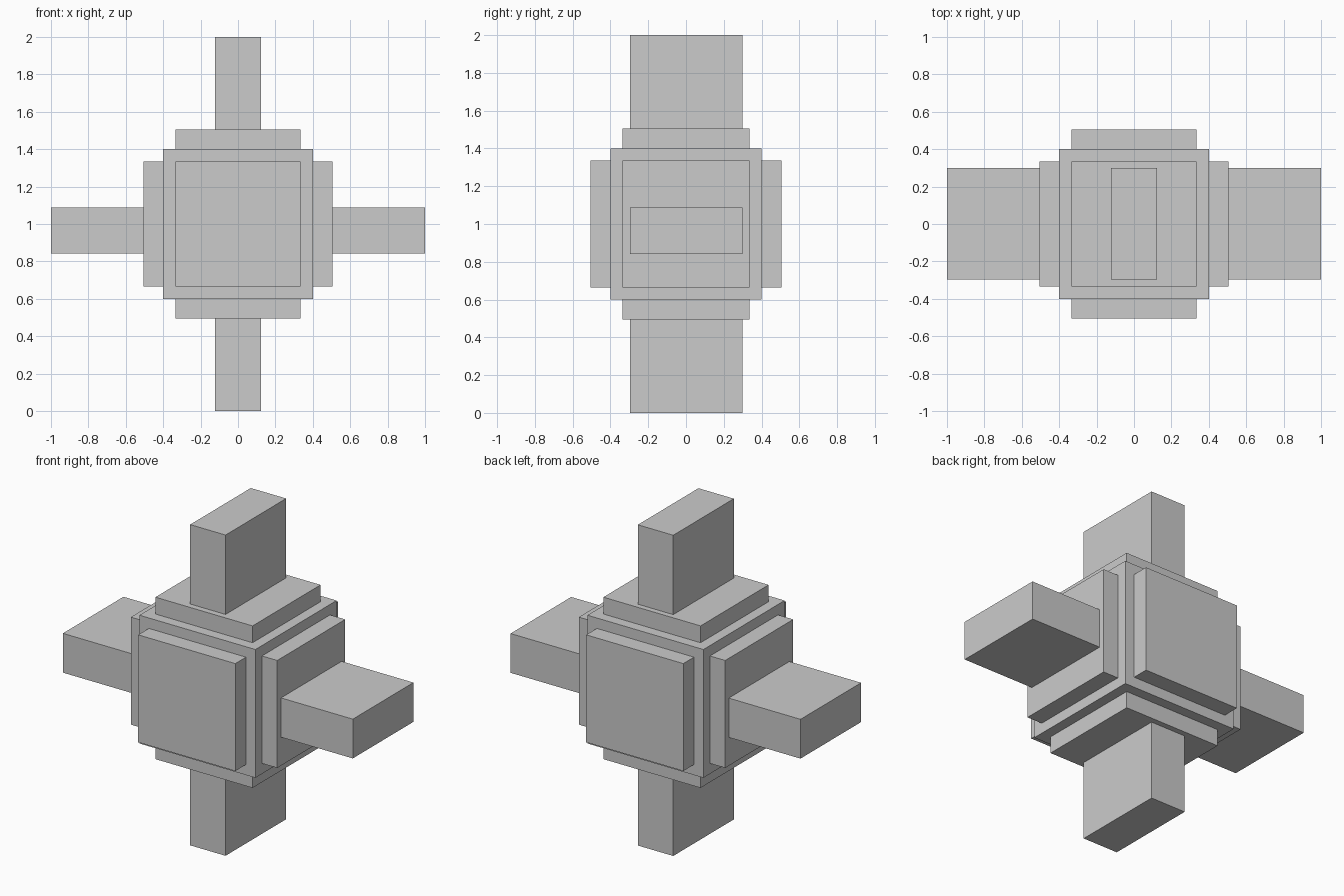
import bpy

if "Cube" in bpy.data.objects:
    bpy.data.objects.remove(bpy.data.objects["Cube"])

def box(name, lo, hi):
    """Axis-aligned box between two opposite corners."""
    bpy.ops.mesh.primitive_cube_add(size=1, location=[(a + b) / 2 for a, b in zip(lo, hi)])
    ob = bpy.context.object
    ob.name = name
    ob.scale = [b - a for a, b in zip(lo, hi)]
    bpy.ops.object.transform_apply(location=False, rotation=False, scale=True)
    return ob

CORE, PLATE, OUT, TIP = 0.40, 0.335, 0.505, 1.0
MID = 1.0  # height of the centre

# Central cube
box("core", (-CORE, -CORE, MID - CORE), (CORE, CORE, MID + CORE))

# Raised square plate on each of the six faces
sides = {"left": (0, -1), "right": (0, 1), "front": (1, -1),
         "back": (1, 1), "bottom": (2, -1), "top": (2, 1)}
for side, (axis, sign) in sides.items():
    lo, hi = [-PLATE] * 3, [PLATE] * 3
    lo[axis], hi[axis] = sorted((sign * CORE, sign * OUT))
    lo[2] += MID
    hi[2] += MID
    box(side + "_plate", lo, hi)

# Flat bars reaching out sideways, and up and down
for side, sign in (("left", -1), ("right", 1)):
    x0, x1 = sorted((sign * OUT, sign * TIP))
    box(side + "_arm", (x0, -0.297, 0.842), (x1, 0.30, 1.087))
for side, sign in (("bottom", -1), ("top", 1)):
    z0, z1 = sorted((MID + sign * OUT, MID + sign * TIP))
    box(side + "_arm", (-0.122, -0.297, z0), (0.122, 0.30, z1))
